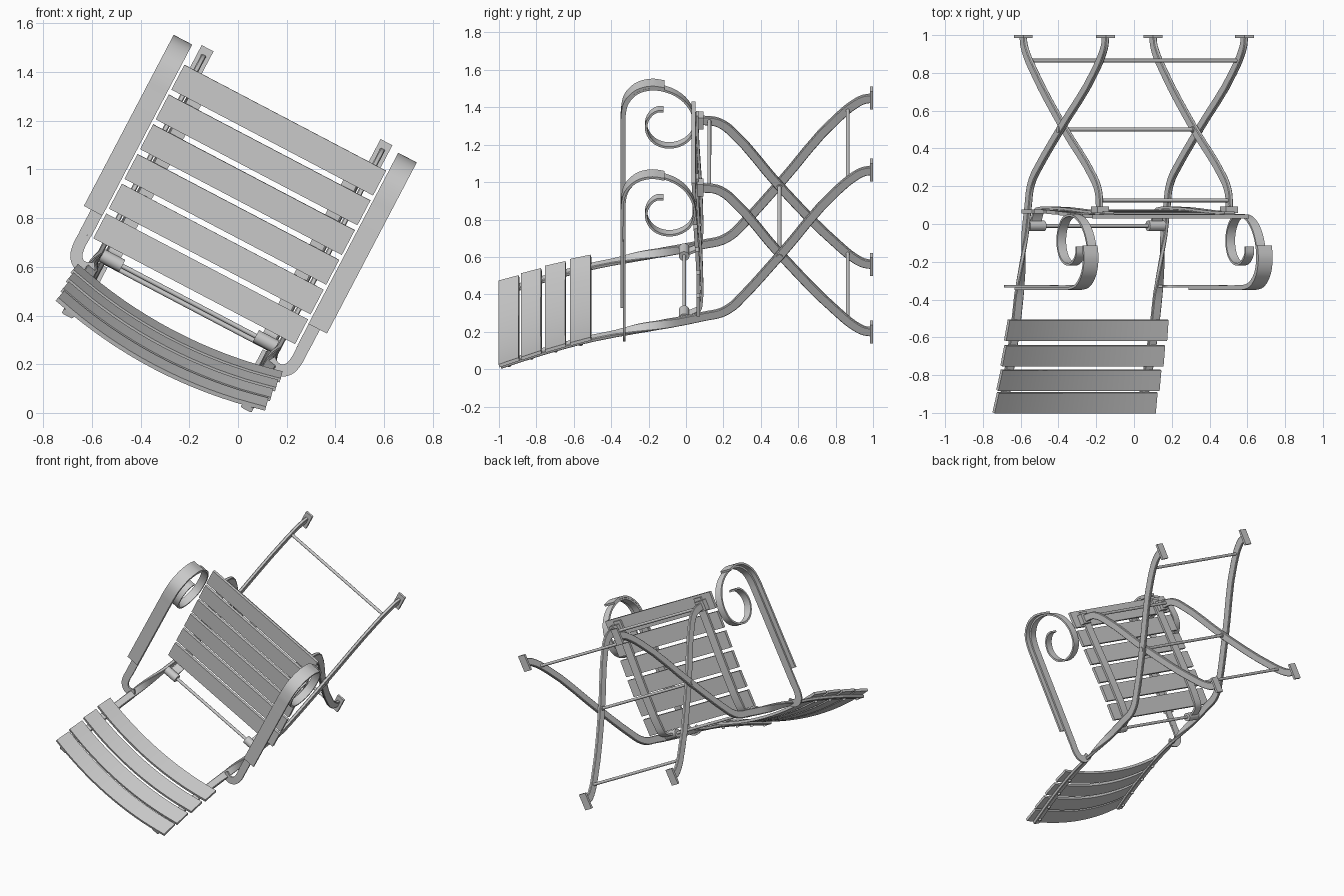
import bpy, bmesh, math
from mathutils import Vector, Matrix

if "Cube" in bpy.data.objects:
    bpy.data.objects.remove(bpy.data.objects["Cube"])

# Chair frame: u = sideways, v = towards the seat front, h = chair up (world -y)
A = math.radians(27.7)
C, S = math.cos(A), math.sin(A)
M = Matrix(((C, S, 0, -0.02 * C), (0, 0, -1, 0), (-S, C, 0, 0.8 + 0.02 * S), (0, 0, 0, 1)))
U, H = Vector((1, 0, 0)), Vector((0, 0, 1))


def finish(name, bm):
    bmesh.ops.recalc_face_normals(bm, faces=bm.faces)
    me = bpy.data.meshes.new(name)
    bm.to_mesh(me)
    bm.free()
    me.transform(M)
    ob = bpy.data.objects.new(name, me)
    bpy.context.collection.objects.link(ob)
    return ob


def smooth_path(pts, n):
    """Hermite curve through the points, chord-length parameterised."""
    p = [Vector(q) for q in pts]
    L = [(b - a).length for a, b in zip(p, p[1:])]
    d = [(b - a) / l for a, b, l in zip(p, p[1:], L)]
    m = [d[0]] + [(d[i - 1] * L[i] + d[i] * L[i - 1]) / (L[i] + L[i - 1])
                  for i in range(1, len(d))] + [d[-1]]
    out = []
    for i, l in enumerate(L):
        for k in range(n):
            t = k / n
            out.append(p[i] * (2*t**3 - 3*t*t + 1) + m[i] * l * (t**3 - 2*t*t + t)
                       + p[i+1] * (3*t*t - 2*t**3) + m[i+1] * l * (t**3 - t*t))
    return out + [p[-1]]


def sweep(name, pts, axis, a, b, n=4, chamfer=0.0, twist=None):
    """Bar along pts: size a along axis, size b across it."""
    P = smooth_path(pts, n)
    x, y, c = a / 2, b / 2, chamfer
    if c:
        sec = [(x, y-c), (x-c, y), (c-x, y), (-x, y-c), (-x, c-y), (c-x, -y), (x-c, -y), (x, c-y)]
    else:
        sec = [(x, y), (-x, y), (-x, -y), (x, -y)]
    bm = bmesh.new()
    rings = []
    for i, p in enumerate(P):
        t = (P[min(i + 1, len(P) - 1)] - P[max(i - 1, 0)]).normalized()
        e2 = t.cross(axis).normalized()
        e1 = e2.cross(t).normalized()
        if twist:
            R = Matrix.Rotation(twist(p), 3, t)
            e1, e2 = R @ e1, R @ e2
        rings.append([bm.verts.new(p + e1 * s + e2 * r) for s, r in sec])
    k = len(sec)
    for r0, r1 in zip(rings, rings[1:]):
        for j in range(k):
            bm.faces.new((r0[j], r0[(j+1) % k], r1[(j+1) % k], r1[j]))
    bm.faces.new(rings[0])
    bm.faces.new(rings[-1])
    return finish(name, bm)


def rod(name, p0, p1, r, seg=16):
    p0, p1 = Vector(p0), Vector(p1)
    bm = bmesh.new()
    mat = Matrix.Translation((p0 + p1) / 2) @ (p1 - p0).to_track_quat('Z', 'Y').to_matrix().to_4x4()
    bmesh.ops.create_cone(bm, cap_ends=True, segments=seg, radius1=r, radius2=r,
                          depth=(p1 - p0).length, matrix=mat)
    return finish(name, bm)


def box(name, centre, size):
    bm = bmesh.new()
    bmesh.ops.create_cube(bm, size=1, matrix=Matrix.Translation(centre) @ Matrix.Diagonal((*size, 1)))
    return finish(name, bm)


def rail_twist(p):
    f = min(max((p.z - 0.05) / 0.33, 0), 1)
    return f * math.pi / 2


# Profiles as (v, h)
back_leg = [(.505, -.995), (.497, -.95), (.46, -.89), (.385, -.81), (-.012, -.5), (-.26, -.3),
            (-.315, -.25), (-.354, -.19), (-.376, -.1), (-.40, 0), (-.425, .12), (-.45, .25),
            (-.48, .37), (-.51, .5), (-.585, .75), (-.672, .99)]
seat_leg = [(-.485, -.995), (-.477, -.95), (-.44, -.89), (-.365, -.81), (-.012, -.5), (.31, -.25),
            (.345, -.215), (.375, -.165), (.385, -.085)]
scroll = [(-.35, .33), (0, .33), (.30, .33), (.36, .329), (.44, .312), (.503, .255), (.523, .18),
          (.505, .09), (.45, .01), (.375, -.035), (.3, -.045), (.235, -.028), (.185, .03),
          (.172, .1), (.2, .17), (.28, .213), (.345, .2), (.388, .155), (.39, .12)]
pad = [(-.25, .342), (0, .342), (.30, .342), (.36, .341), (.45, .322), (.515, .262), (.537, .18), (.527, .115)]
seat_curve = [(.398, -.042), (.26, -.046), (.122, -.054), (-.016, -.062), (-.154, -.066), (-.292, -.066)]

for side, s in (("left", -1), ("right", 1)):
    def at(u, prof):
        return [(s * u, v, h) for v, h in prof]
    # crossing legs, one of which runs on as the back upright
    sweep(side + "_leg_and_back_upright", at(.415, back_leg), U, .022, .05, 4, .004, rail_twist)
    sweep(side + "_seat_leg", at(.388, seat_leg), U, .022, .05, 4, .004)
    # feet
    for nm, u, v in (("front", .415, .505), ("rear", .388, -.485)):
        box(f"{side}_{nm}_foot", (s * u, v, -.992), (.055, .11, .016))
    # seat support strap and hinge bracket
    sweep(side + "_seat_strap", at(.36, [(.44, -.06)] + [(v, h - .018) for v, h in seat_curve]
                                   + [(-.36, -.07), (-.385, -.03), (-.395, .0)]), U, .06, .014, 3)
    box(side + "_hinge_bracket", (s * .385, .385, -.075), (.07, .07, .035))
    # scrolled arm strip, its bend into the back upright, and the arm pad
    sweep(side + "_arm_scroll", at(.505, scroll), U, .052, .012, 5)
    sweep(side + "_arm_bend", [(s * u, v, .33) for u, v in
          ((.505, -.35), (.505, -.41), (.494, -.45), (.465, -.473), (.43, -.47), (.405, -.455))],
          H, .012, .05, 4)
    sweep(side + "_arm_pad", at(.521, pad), U, .086, .014, 5)
    # back pivot sleeve
    rod(side + "_pivot_sleeve", (s * .31, -.395, .01), (s * .405, -.395, .01), .028, 20)
    # pivot bolt where the legs cross
    rod(side + "_cross_bolt", (s * .37, -.012, -.5), (s * .432, -.012, -.5), .016)

# cross rods
for nm, w, v, h in (("front_foot_rod", .415, .435, -.865), ("rear_foot_rod", .388, -.415, -.865),
                    ("cross_rod", .40, -.012, -.5), ("seat_front_rod", .388, .385, -.125),
                    ("pivot_rod", .41, -.395, .01)):
    rod(nm, (-w, v, h), (w, v, h), .01)

# seat slats
for i, (v, h) in enumerate(seat_curve):
    a, b = seat_curve[max(i - 1, 0)], seat_curve[min(i + 1, 5)]
    ax = Vector((0, a[0] - b[0], a[1] - b[1])).normalized()
    sweep(f"seat_slat_{i + 1}", [(-.468, v, h), (.468, v, h)], ax, .115, .02, 1)

# curved back slats with bolts
for i, (h, v, k) in enumerate(((.563, -.495, .28), (.697, -.535, .31), (.827, -.579, .35), (.946, -.622, .36))):
    pts = [(u * .12, v - .06 * (1 - (u / 4) ** 2), h) for u in range(-4, 5)]
    sweep(f"back_slat_{i + 1}", pts, Vector((0, -k, 1)).normalized(), .113, .018, 2)
    for s in (-1, 1):
        rod(f"back_bolt_{i + 1}", (s * .415, v - .055, h), (s * .415, v - .02, h), .011, 12)

bpy.ops.object.select_all(action='SELECT')
bpy.context.view_layer.objects.active = bpy.context.selected_objects[0]
bpy.ops.object.shade_smooth_by_angle(angle=math.radians(35))
